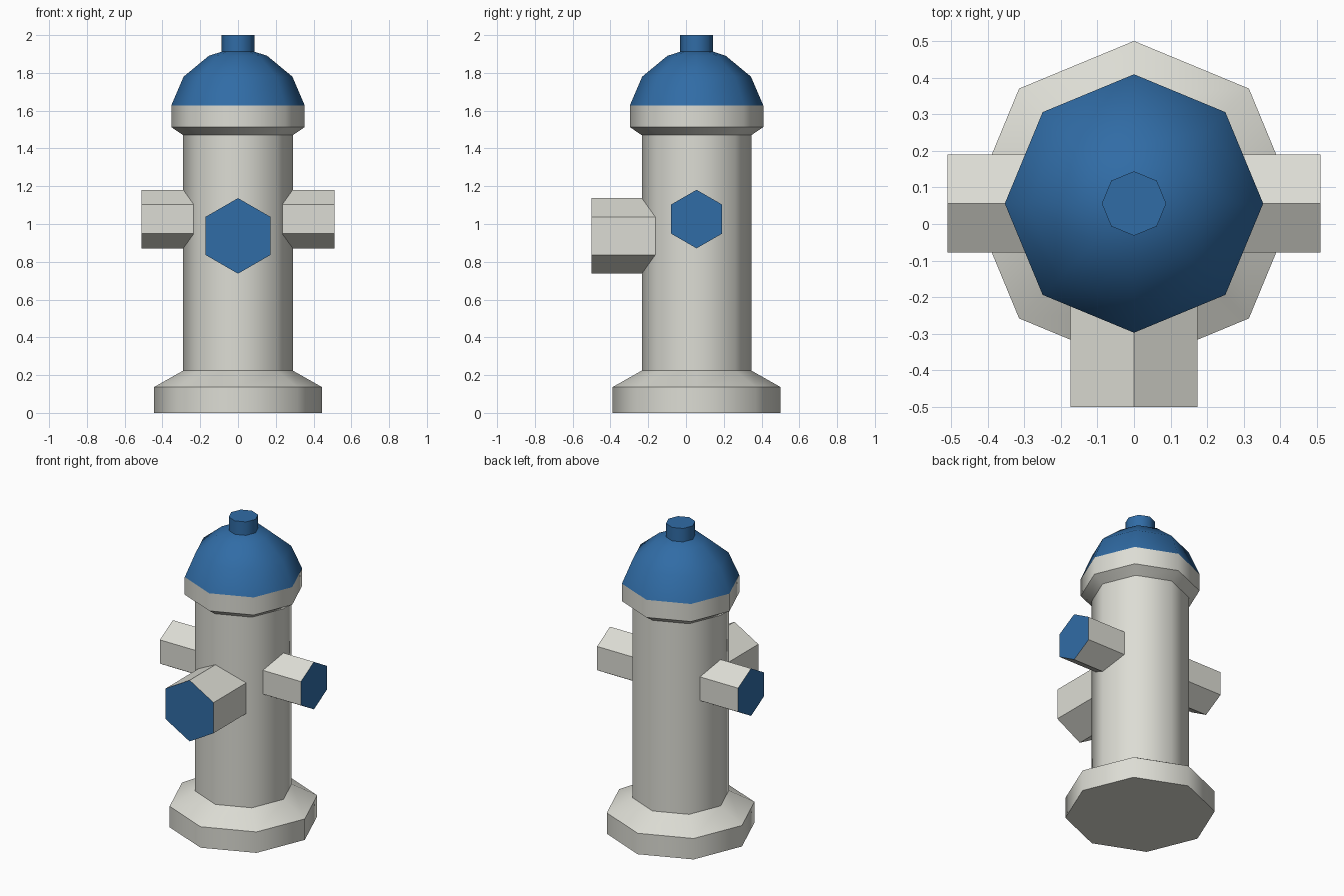
import bpy, math
from mathutils import Vector

cube = bpy.data.objects.get("Cube")
if cube:
    bpy.data.objects.remove(cube, do_unlink=True)

CENTRE_Y = 0.056
SIDES = 8


def make_material(name, colour):
    mat = bpy.data.materials.new(name)
    mat.use_nodes = True
    mat.diffuse_color = colour
    mat.node_tree.nodes["Principled BSDF"].inputs["Base Color"].default_value = colour
    return mat


grey = make_material("light_grey", (0.72, 0.72, 0.66, 1))
blue = make_material("blue", (0.03, 0.15, 0.38, 1))


def make_object(name, verts, faces, materials):
    mesh = bpy.data.meshes.new(name)
    mesh.from_pydata(verts, [], faces)
    for mat in materials:
        mesh.materials.append(mat)
    obj = bpy.data.objects.new(name, mesh)
    bpy.context.collection.objects.link(obj)
    bpy.ops.object.select_all(action='DESELECT')
    obj.select_set(True)
    bpy.context.view_layer.objects.active = obj
    bpy.ops.object.shade_smooth_by_angle(angle=math.radians(50))
    return obj


def bridge(rings, sides):
    """Quads joining consecutive rings of vertices."""
    return [(r * sides + i, r * sides + (i + 1) % sides,
             (r + 1) * sides + (i + 1) % sides, (r + 1) * sides + i)
            for r in range(rings - 1) for i in range(sides)]


def lathe(name, profile, mat, bottom=False, top=False):
    """Octagonal turned part from (radius, height) pairs, lowest first."""
    verts = [(r * math.cos(math.tau * i / SIDES),
              CENTRE_Y + r * math.sin(math.tau * i / SIDES), z)
             for r, z in profile for i in range(SIDES)]
    faces = bridge(len(profile), SIDES)
    if bottom:
        faces.append(tuple(reversed(range(SIDES))))
    if top:
        faces.append(tuple(range(len(verts) - SIDES, len(verts))))
    return make_object(name, verts, faces, [mat])


def nozzle(name, direction, radius, height, reach):
    """Hexagonal outlet pointing outwards, with a blue end face."""
    out = Vector(direction)
    up = Vector((0, 0, 1))
    side = up.cross(out)
    origin = Vector((0, CENTRE_Y, height))
    verts = []
    for distance in (0.15, reach):
        for i in range(6):
            a = math.tau * i / 6
            verts.append(origin + out * distance
                         + radius * (side * math.sin(-a) + up * math.cos(a)))
    faces = bridge(2, 6) + [tuple(range(6, 12))]
    obj = make_object(name, verts, faces, [grey, blue])
    obj.data.polygons[-1].material_index = 1
    return obj


# Flanged base, barrel and collar
lathe("barrel", [(0.444, 0), (0.444, 0.137), (0.29, 0.224), (0.29, 1.47),
                 (0.353, 1.513), (0.353, 1.628)], grey, bottom=True)

# Domed cap with its top knob
lathe("dome_cap", [(0.353, 1.628), (0.288, 1.78), (0.155, 1.89), (0.088, 1.912),
                   (0.088, 2.0)], blue, top=True)

# Large front outlet and a pair of small side outlets
nozzle("front_outlet", (0, -1, 0), 0.2, 0.937, 0.556)
for name, x in (("left_outlet", 1), ("right_outlet", -1)):
    nozzle(name, (x, 0, 0), 0.155, 1.026, 0.51)
